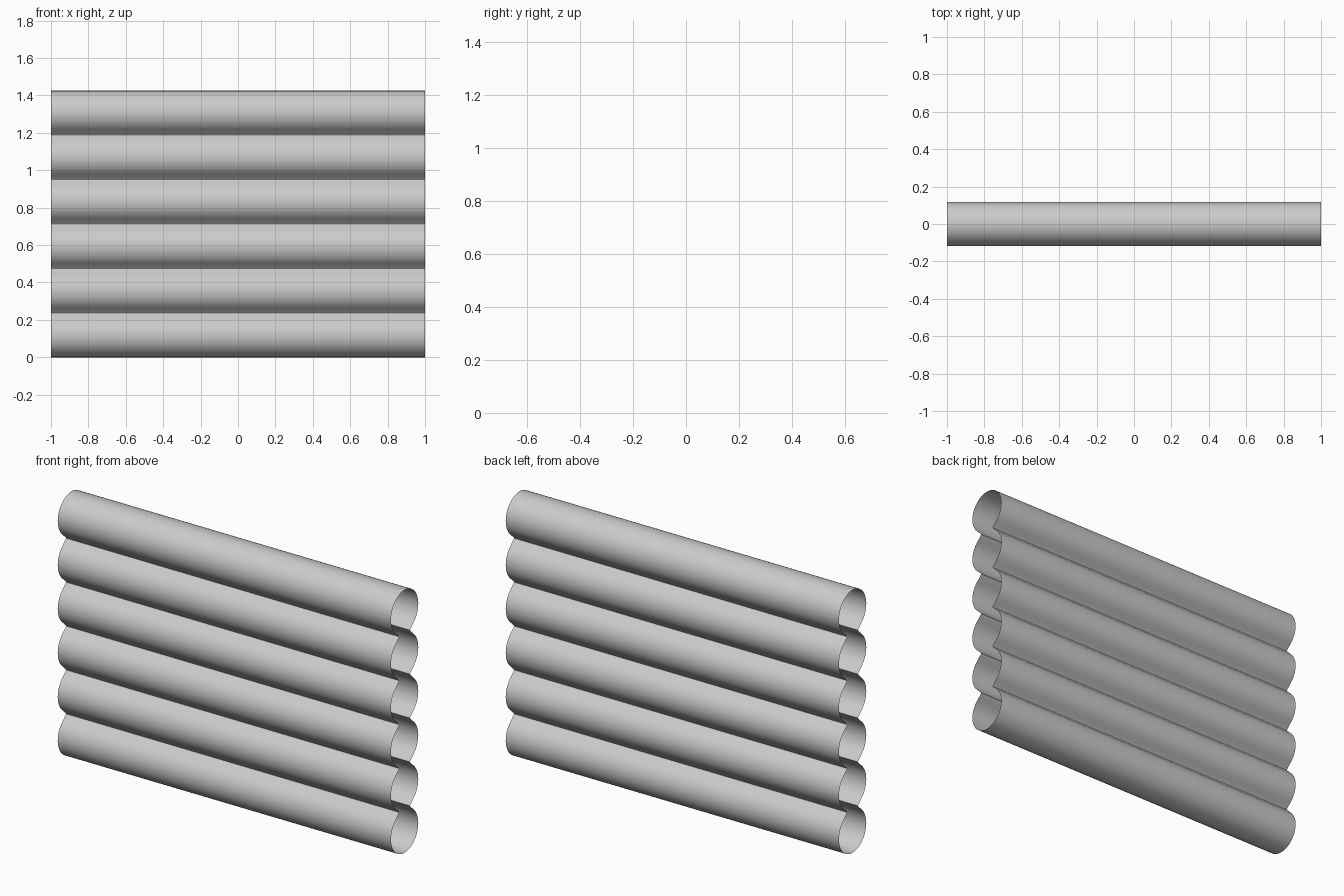
import bpy, bmesh
from math import sin, cos, radians

if "Cube" in bpy.data.objects:
    bpy.data.objects.remove(bpy.data.objects["Cube"])

LOGS = 6
R = 0.117                    # log radius
STEP = (1.425 - 2 * R) / (LOGS - 1)   # spacing of log centres
HALF = STEP / 2
LEAVE = 50                   # angle at which a log runs into the neck
NECK = [(0.059, 0.105), (0.050, 0.1135), (0.047, 0.117)]  # y, z offset from centre


def half_profile():
    """Right half of the stacked-log outline, bottom to top."""
    pts = []
    for i in range(LOGS):
        zc = R + i * STEP
        first, last = i == 0, i == LOGS - 1
        if not first:
            pts += [(y, zc - z) for y, z in reversed(NECK)]
        a0 = -90 if first else -LEAVE
        a1 = 90 if last else LEAVE
        n = (a1 - a0) // 5
        for k in range(n + 1):
            a = radians(a0 + (a1 - a0) * k / n)
            pts.append((R * cos(a), zc + R * sin(a)))
        if not last:
            pts += [(y, zc + z) for y, z in NECK]
            pts.append((0.046, zc + HALF))
    return pts


# Closed outline: right half plus its mirror image
right = half_profile()
outline = right + [(-y, z) for y, z in reversed(right[1:-1])]

# Open-ended shell swept along x
bm = bmesh.new()
rings = [[bm.verts.new((x, y, z)) for y, z in outline] for x in (-1, 1)]
n = len(outline)
for i in range(n):
    j = (i + 1) % n
    bm.faces.new((rings[0][i], rings[0][j], rings[1][j], rings[1][i]))
bm.normal_update()
side = max(bm.faces, key=lambda f: f.calc_center_median().y)
if side.normal.y < 0:
    bmesh.ops.reverse_faces(bm, faces=bm.faces[:])

mesh = bpy.data.meshes.new("log_wall")
bm.to_mesh(mesh)
bm.free()
wall = bpy.data.objects.new("log_wall", mesh)
bpy.context.collection.objects.link(wall)

# Smooth logs with crisp grooves
bpy.context.view_layer.objects.active = wall
wall.select_set(True)
bpy.ops.object.shade_smooth_by_angle(angle=radians(35))
